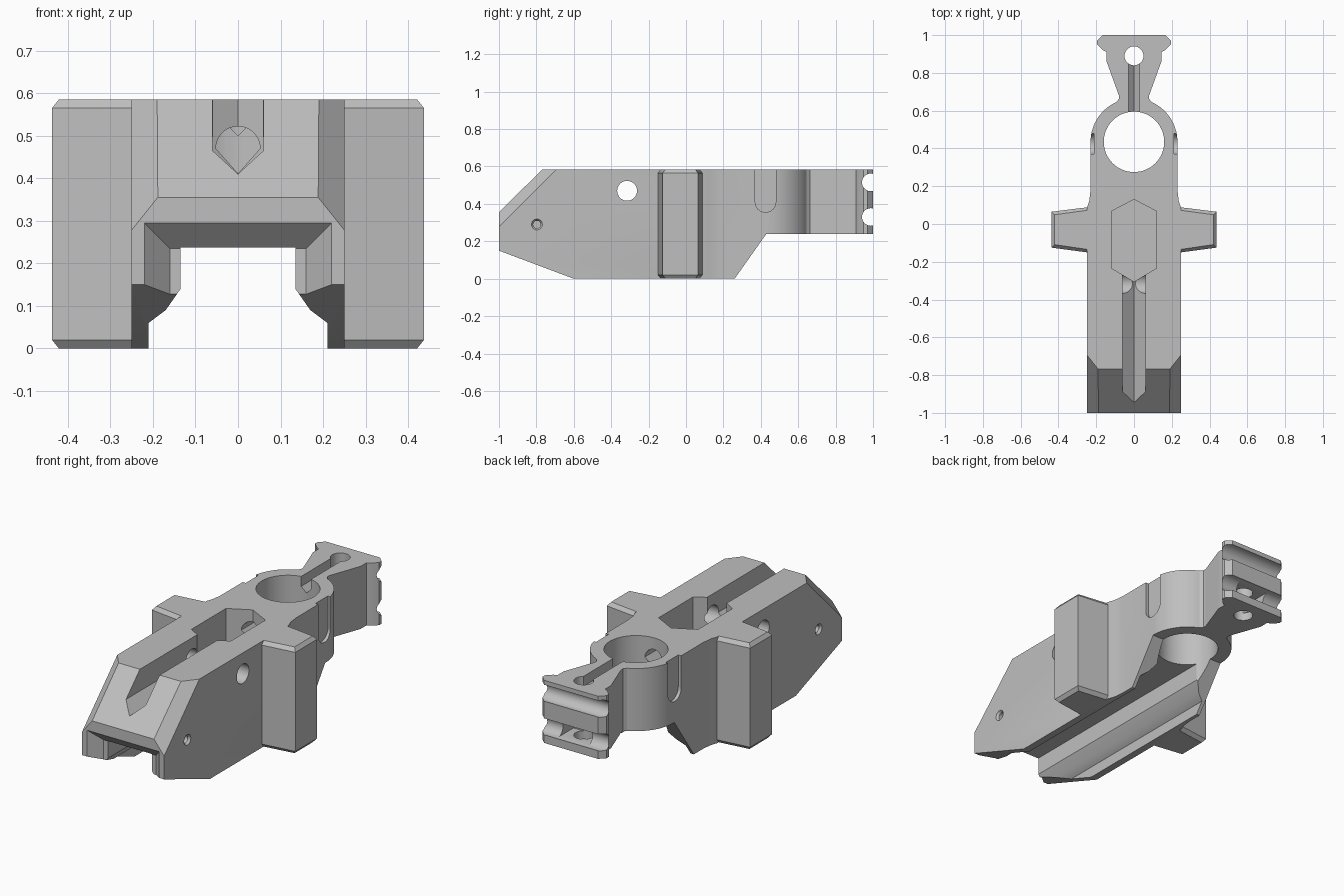
import bpy, bmesh, math
from mathutils import Vector

if "Cube" in bpy.data.objects:
    bpy.data.objects.remove(bpy.data.objects["Cube"], do_unlink=True)

grey = bpy.data.materials.new("plain_grey")
grey.use_nodes = True
grey.diffuse_color = (0.52, 0.52, 0.52, 1)
grey.node_tree.nodes["Principled BSDF"].inputs["Base Color"].default_value = (0.52, 0.52, 0.52, 1)

TOP = 0.585
RING_Y = 0.435


def loft(name, rings):
    """Closed solid skinned through matching rings of points."""
    bm = bmesh.new()
    loops = [[bm.verts.new(p) for p in ring] for ring in rings]
    for a, b in zip(loops, loops[1:]):
        for i in range(len(a)):
            j = (i + 1) % len(a)
            bm.faces.new((a[i], a[j], b[j], b[i]))
    bm.faces.new(loops[0])
    bm.faces.new(loops[-1])
    bmesh.ops.recalc_face_normals(bm, faces=bm.faces)
    mesh = bpy.data.meshes.new(name)
    bm.to_mesh(mesh)
    bm.free()
    obj = bpy.data.objects.new(name, mesh)
    bpy.context.collection.objects.link(obj)
    return obj


def prism(name, pts, axis, lo, hi):
    """Extrude a 2D outline along x, y or z."""
    place = {"x": lambda p, t: (t, p[0], p[1]),
             "y": lambda p, t: (p[0], t, p[1]),
             "z": lambda p, t: (p[0], p[1], t)}[axis]
    return loft(name, [[place(p, t) for p in pts] for t in (lo, hi)])


def arc(cx, cy, r, start=0, end=360, n=48):
    steps = n if end - start == 360 else n + 1
    angles = [math.radians(start + (end - start) * i / n) for i in range(steps)]
    return [(cx + r * math.cos(a), cy + r * math.sin(a)) for a in angles]


def rect(a0, a1, b0, b1):
    return [(a0, b0), (a1, b0), (a1, b1), (a0, b1)]


def mirrored(pts):
    return pts + [(-x, y) for x, y in reversed(pts) if abs(x) > 1e-6]


def boolean(target, tool, operation="DIFFERENCE"):
    mod = target.modifiers.new("bool", "BOOLEAN")
    mod.operation, mod.solver, mod.object = operation, "EXACT", tool
    deps = bpy.context.evaluated_depsgraph_get()
    result = bpy.data.meshes.new_from_object(target.evaluated_get(deps))
    target.modifiers.clear()
    target.data = result
    bpy.data.objects.remove(tool, do_unlink=True)


# Main block: side profile
side = [(-1, 0.15), (-1, 0.355), (-0.768, TOP), (1, TOP),
        (1, 0.24), (0.43, 0.24), (0.26, 0), (-0.6, 0)]
body = prism("body", side, "x", -0.25, 0.25)

# Slanted corners on the nose
bm = bmesh.new()
bm.from_mesh(body.data)
for s in (1, -1):
    cut = bmesh.ops.bisect_plane(bm, geom=bm.verts[:] + bm.edges[:] + bm.faces[:],
                                 plane_co=Vector((s * 0.19, -0.768, TOP)),
                                 plane_no=Vector((s * 1.25, -1, 1)), clear_outer=True)
    bmesh.ops.edgeloop_fill(bm, edges=[e for e in cut["geom_cut"] if isinstance(e, bmesh.types.BMEdge)])
bmesh.ops.recalc_face_normals(bm, faces=bm.faces)
bm.to_mesh(body.data)
bm.free()

# Plan outline: ring, waisted neck and flared tail
half = [(0.3, -1.1), (0.3, 0.085), (0.25, 0.085), (0.237, 0.12), (0.23, 0.18)]
half += arc(0, RING_Y, 0.23, 0, 66, 20)
half += [(0.08, 0.663), (0.08, 0.68), (0.145, 0.86), (0.145, 0.91),
         (0.165, 0.92), (0.195, 0.95), (0.195, 0.97), (0.165, 1.0), (0.165, 1.1)]
boolean(body, prism("outline", mirrored(half), "z", -0.1, 0.7), "INTERSECT")

# Lower rail channel with a flared mouth
rail = [(0.21, -0.1), (0.21, 0.06), (0.17, 0.09), (0.135, 0.14), (0.135, 0.237)]
boolean(body, prism("channel", mirrored(rail), "y", -1.1, 0.5))
mouth = [[(x, y, z) for x, z in rect(-w, w, -0.1, h)]
         for y, w, h in ((-1.06, 0.28, 0.355), (-0.94, 0.16, 0.235))]
boolean(body, loft("mouth", mouth))

# Vertical holes and hexagonal pocket
boolean(body, prism("ring_hole", arc(0, RING_Y, 0.16, n=64), "z", -0.1, 0.7))
boolean(body, prism("pin_hole", arc(0, 0.89, 0.05, n=32), "z", -0.1, 0.7))
hexagon = mirrored([(0, -0.305), (0.12, -0.233), (0.12, 0.067), (0, 0.13)])
boolean(body, prism("pocket", hexagon, "z", 0.37, 0.7))

# Grooves along the top, and the teardrop bore between pocket and ring
groove = mirrored([(0, 0.41), (0.06, 0.465), (0.06, 0.7)])
boolean(body, prism("groove", groove, "y", -1.1, -0.27))
tail_groove = mirrored([(0, 0.5), (0.03, 0.53), (0.03, 0.7)])
boolean(body, prism("tail_groove", tail_groove, "y", 0.5, 0.88))
bore = arc(0, 0.47, 0.052, 0, 180, 20) + [(0, 0.411)]
boolean(body, prism("bore", bore, "y", 0.0, 0.4))

# Cross holes, tail notches and tail window
boolean(body, prism("cross_hole", arc(-0.315, 0.47, 0.053, n=32), "x", -0.5, 0.5))
for z in (0.515, 0.33):
    boolean(body, prism("notch", arc(0.988, z, 0.047, n=32), "x", -0.5, 0.5))
boolean(body, prism("window", rect(-0.09, 0.09, 0.85, 1.1), "z", 0.285, 0.375))

# Side slots and small blind holes
slot = [(0.37, 0.7)] + arc(0.425, 0.41, 0.055, 180, 360, 16) + [(0.48, 0.7)]
for s in (1, -1):
    boolean(body, prism("slot", slot, "x", s * 0.212, s * 0.4))
    boolean(body, prism("blind_hole", arc(-0.797, 0.29, 0.02, n=24), "x", s * 0.2, s * 0.4))
    sink = [[(s * x, y, z) for y, z in arc(-0.797, 0.29, r, n=24)]
            for x, r in ((0.235, 0.018), (0.262, 0.038))]
    boolean(body, loft("countersink", sink))

# Side lugs with chamfered ends
parts = [body]
for s, label in ((1, "left_lug"), (-1, "right_lug")):
    rings = []
    for z, c in ((0, 0.016), (0.02, 0), (TOP - 0.02, 0), (TOP, 0.016)):
        rings.append([(s * x, y, z) for x, y in (
            (0.25, -0.15 + c), (0.437 - c, -0.125 + c),
            (0.437 - c, 0.065 - c), (0.25, 0.088 - c))])
    parts.append(loft(label, rings))

for part in parts:
    part.data.materials.clear()
    part.data.materials.append(grey)
    for f in part.data.polygons:
        f.material_index = 0
    part.data.shade_smooth()
    part.data.set_sharp_from_angle(angle=math.radians(25))
